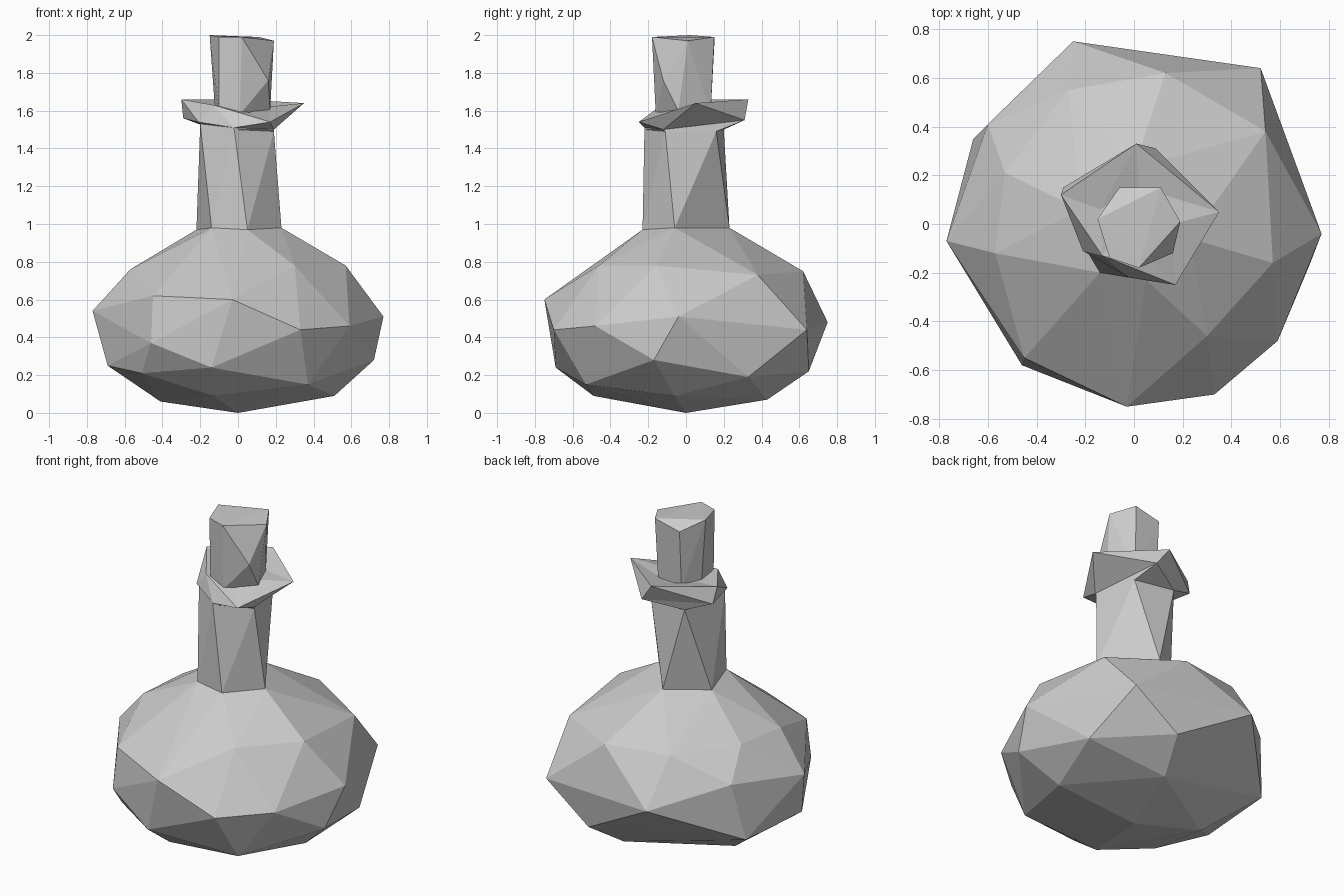
import bpy
import bmesh
from mathutils import Vector

cube = bpy.data.objects.get("Cube")
if cube:
    bpy.data.objects.remove(cube, do_unlink=True)

# One plain grey for the whole bottle
grey = bpy.data.materials.new("stone_grey")
grey.use_nodes = True
colour = (.6, .6, .6, 1)
grey.diffuse_color = colour
grey.node_tree.nodes["Principled BSDF"].inputs["Base Color"].default_value = colour


def finish_object(name, mesh_builder):
    """Turn a bmesh into a flat-shaded, triangulated object."""
    bmesh.ops.triangulate(mesh_builder, faces=mesh_builder.faces[:])
    bmesh.ops.recalc_face_normals(mesh_builder, faces=mesh_builder.faces[:])
    mesh = bpy.data.meshes.new(name)
    mesh_builder.to_mesh(mesh)
    mesh_builder.free()
    mesh.materials.append(grey)
    mesh.shade_flat()
    result = bpy.data.objects.new(name, mesh)
    bpy.context.collection.objects.link(result)
    return result


def faceted_hull(name, corners):
    """Wrap irregular corner points in a faceted convex shell."""
    mesh_builder = bmesh.new()
    for corner in corners:
        mesh_builder.verts.new(Vector(corner))
    hull = bmesh.ops.convex_hull(mesh_builder, input=mesh_builder.verts[:])
    unused = [v for v in hull["geom_interior"] if isinstance(v, bmesh.types.BMVert)]
    bmesh.ops.delete(mesh_builder, geom=unused, context="VERTS")
    return finish_object(name, mesh_builder)


def lofted_rings(name, rings):
    """Skin a stack of matching rings and cap both ends."""
    mesh_builder = bmesh.new()
    loops = [[mesh_builder.verts.new(Vector(point)) for point in ring] for ring in rings]
    for lower, upper in zip(loops, loops[1:]):
        count = len(lower)
        for i in range(count):
            following = (i + 1) % count
            mesh_builder.faces.new((lower[i], lower[following], upper[following], upper[i]))
    mesh_builder.faces.new(list(reversed(loops[0])))
    mesh_builder.faces.new(loops[-1])
    return finish_object(name, mesh_builder)


# Five-sided neck, running anticlockwise from the front
neck_base = [(-.14, -.2, .98), (.05, -.23, .97), (.23, -.06, .98),
             (0, .23, .98), (-.22, .06, .97)]
neck_top = [(-.2, -.1, 1.53), (-.02, -.22, 1.5), (.19, -.11, 1.49),
            (.13, .16, 1.49), (-.13, .2, 1.5)]

# Flared, uneven lip
lip_under = [(-.21, -.11, 1.54), (-.02, -.22, 1.51), (.19, -.12, 1.5),
             (.09, .31, 1.55), (-.29, .15, 1.56)]
lip_edge = [(-.13, -.13, 1.63), (.17, -.25, 1.54), (.35, .05, 1.64),
            (.01, .33, 1.66), (-.3, .12, 1.66)]
lip_inner = [(-.11, -.1, 1.62), (.06, -.14, 1.59), (.16, 0, 1.62),
             (.02, .15, 1.61), (-.14, .06, 1.62)]

# Body: an underside, a wide belly and shoulders that meet the neck
underside = [(0, 0, 0), (.51, -.06, .09), (.13, .43, .07), (-.41, .1, .06),
             (-.13, -.49, .09), (.37, -.53, .15), (.61, .33, .19),
             (.22, .65, .22), (-.66, .35, .26), (-.69, -.16, .25),
             (-.51, -.42, .21), (-.14, -.69, .24), (.72, -.17, .28)]
belly = [(.77, -.04, .51), (.52, .64, .44), (-.25, .75, .48), (-.6, .41, .61),
         (-.77, -.07, .54), (-.45, -.55, .62), (-.46, -.58, .37),
         (-.03, -.75, .6), (.33, -.7, .44), (.59, -.48, .46)]
shoulders = [(.57, -.16, .78), (.54, .38, .73), (.13, .62, .75),
             (-.27, .55, .76), (-.53, .21, .77), (-.57, -.12, .76), (.3, -.46, .78)]
faceted_hull("bottle_body", underside + belly + shoulders + neck_base)

lofted_rings("bottle_neck", [neck_base, neck_top])
lofted_rings("bottle_lip", [neck_top, lip_under, lip_edge, lip_inner])

# Stopper with chipped corners, pushed into the lip
stopper_foot = [(-.12, .02, 1.58), (-.1, -.13, 1.6), (.01, -.16, 1.58),
                (.17, -.04, 1.6), (.1, .13, 1.58), (-.06, .13, 1.58)]
stopper_head = [(-.15, .02, 2), (-.1, -.14, 1.99), (.02, -.18, 1.99),
                (.19, .01, 1.97), (.11, .15, 1.99), (-.06, .15, 1.95), (.16, -.12, 1.76)]
faceted_hull("stopper", stopper_foot + stopper_head)
